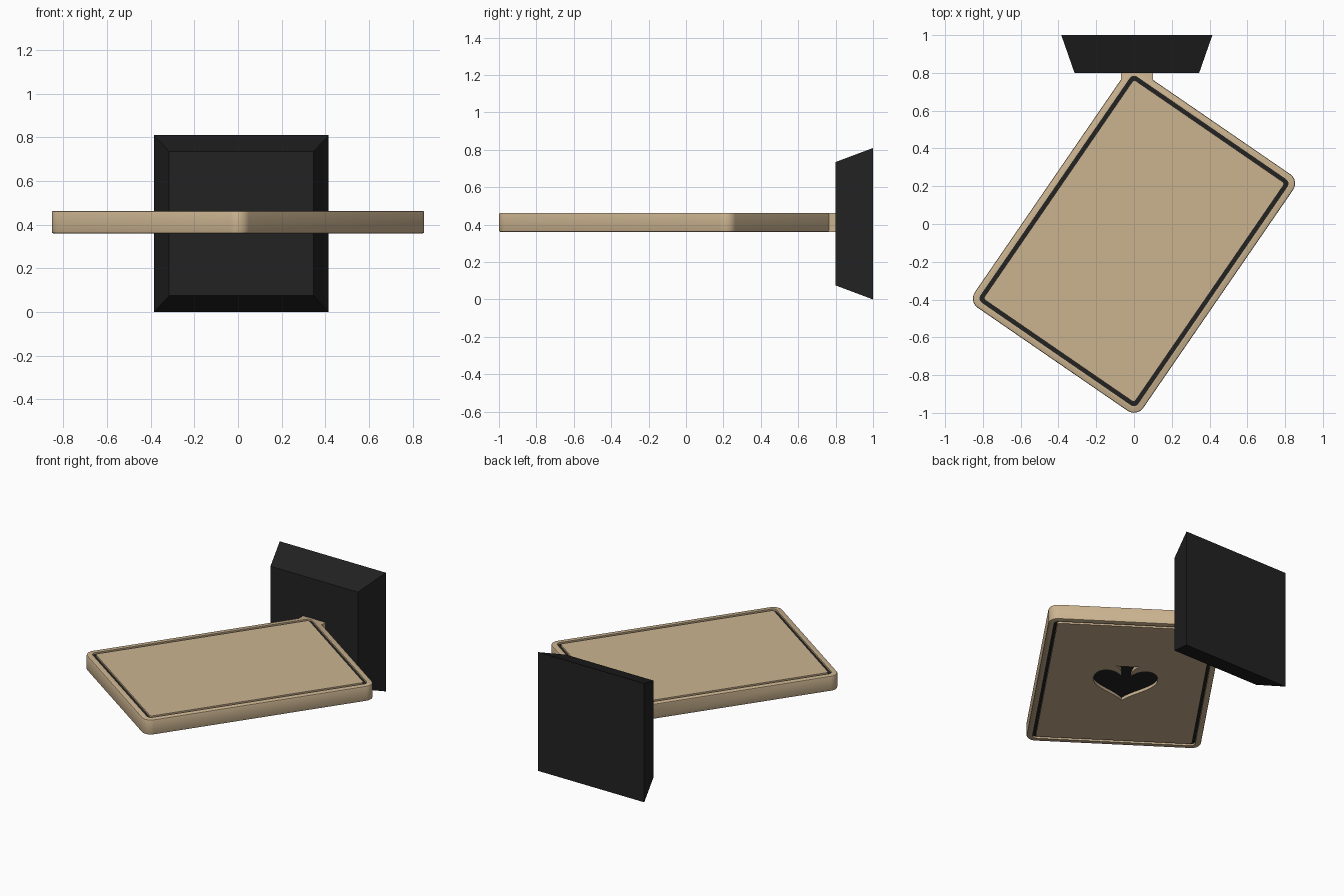
import bpy, bmesh, math
from mathutils import Vector, Matrix
from mathutils.geometry import interpolate_bezier

cube = bpy.data.objects.get("Cube")
if cube:
    bpy.data.objects.remove(cube, do_unlink=True)


def material(name, rgb):
    mat = bpy.data.materials.new(name)
    mat.use_nodes = True
    mat.diffuse_color = (*rgb, 1)
    bsdf = next(n for n in mat.node_tree.nodes if n.type == 'BSDF_PRINCIPLED')
    bsdf.inputs["Base Color"].default_value = (*rgb, 1)
    bsdf.inputs["Roughness"].default_value = 0.6
    return mat


TAN = material("tan", (0.60, 0.455, 0.28))
BLACK = material("black", (0.016, 0.016, 0.016))

# Card dimensions and placement
HALF_W, HALF_L, HALF_T, RADIUS = 0.541, 0.76, 0.0515, 0.06
PLACE = Matrix.Translation((0, -0.09, 0.412)) @ Matrix.Rotation(math.radians(-34.5), 4, 'Z')


def new_object(name, bm, mats):
    bmesh.ops.recalc_face_normals(bm, faces=bm.faces)
    mesh = bpy.data.meshes.new(name)
    bm.to_mesh(mesh)
    bm.free()
    for mat in mats:
        mesh.materials.append(mat)
    obj = bpy.data.objects.new(name, mesh)
    bpy.context.collection.objects.link(obj)
    return obj


def rounded_rect(inset, radius, steps=8):
    """Rounded rectangle outline, inset from the card edge."""
    w, h = HALF_W - inset - radius, HALF_L - inset - radius
    points = []
    for i, (sx, sy) in enumerate([(1, 1), (-1, 1), (-1, -1), (1, -1)]):
        for k in range(steps + 1):
            a = math.pi / 2 * (i + k / steps)
            points.append((sx * w + radius * math.cos(a), sy * h + radius * math.sin(a)))
    return points


def prism(name, outline, z0, z1, mats, hole=None):
    """Extruded outline; horizontal faces take the last material."""
    bm = bmesh.new()
    n = len(outline)

    def loops(points):
        return [[bm.verts.new((x, y, z)) for x, y in points] for z in (z0, z1)]

    def bridge(a, b):
        for i in range(n):
            j = (i + 1) % n
            bm.faces.new((a[i], a[j], b[j], b[i]))

    low, high = loops(outline)
    bridge(low, high)
    if hole:
        hole_low, hole_high = loops(hole)
        bridge(hole_low, hole_high)
        bridge(low, hole_low)
        bridge(high, hole_high)
    else:
        bm.faces.new(low)
        bm.faces.new(high)
    bm.normal_update()
    for f in bm.faces:
        f.material_index = len(mats) - 1 if abs(f.normal.z) > 0.5 else 0
    obj = new_object(name, bm, mats)
    obj.matrix_world = PLACE
    return obj


def tapered_box(name, mat, back, front, y_back, y_front, center):
    """Box along y whose front and back have their own width and height."""
    bm = bmesh.new()
    bmesh.ops.create_cube(bm, size=2)
    for v in bm.verts:
        w, h = back if v.co.y > 0 else front
        y = y_back if v.co.y > 0 else y_front
        v.co = (center[0] + v.co.x * w / 2, y, center[1] + v.co.z * h / 2)
    return new_object(name, bm, [mat])


def apply_all(obj):
    bpy.context.view_layer.update()
    graph = bpy.context.evaluated_depsgraph_get()
    mesh = bpy.data.meshes.new_from_object(obj.evaluated_get(graph))
    obj.modifiers.clear()
    obj.data = mesh


def boolean(obj, other, operation):
    mod = obj.modifiers.new(other.name, 'BOOLEAN')
    mod.object, mod.operation, mod.solver = other, operation, 'EXACT'
    mod.material_mode = 'TRANSFER'
    other.hide_render = True
    apply_all(obj)
    bpy.data.objects.remove(other, do_unlink=True)


def spade_outline():
    """Half spade from curves, mirrored; tip towards -y."""
    spans = [
        ((0, -0.21), (0.05, -0.12), (0.20, -0.06), (0.20, 0.05)),
        ((0.20, 0.05), (0.20, 0.18), (0.08, 0.19), (0.03, 0.09)),
        ((0.03, 0.09), (0.03, 0.15), (0.04, 0.19), (0.075, 0.21)),
    ]
    half = []
    for span in spans:
        pts = interpolate_bezier(*[Vector((x, y, 0)) for x, y in span], 12)
        half += [(p.x, p.y) for p in pts[:-1]]
    half.append(spans[-1][-1])
    return half + [(-x, y) for x, y in reversed(half[1:])]


# Card slab with softened rim
card = prism("card_sign", rounded_rect(0, RADIUS), -HALF_T, HALF_T, [TAN])
bevel = card.modifiers.new("rim", 'BEVEL')
bevel.width, bevel.segments = 0.008, 2
bevel.limit_method, bevel.angle_limit = 'ANGLE', math.radians(50)
apply_all(card)

# Short neck joining the card to the wall block
neck = tapered_box("neck", TAN, (0.17, 0.101), (0.17, 0.101), 0.85, 0.68, (0.015, 0.412))
boolean(card, neck, 'UNION')

# Border groove on both faces, spade recess underneath
cut = [TAN, BLACK]
for side in (1, -1):
    z0, z1 = sorted((side * (HALF_T - 0.012), side * (HALF_T + 0.05)))
    groove = prism("groove_cutter", rounded_rect(0.036, 0.028), z0, z1, cut,
                   hole=rounded_rect(0.056, 0.014))
    boolean(card, groove, 'DIFFERENCE')
spade = prism("spade_cutter", spade_outline(), -HALF_T - 0.05, -HALF_T + 0.02, cut)
boolean(card, spade, 'DIFFERENCE')

bpy.ops.object.select_all(action='DESELECT')
card.select_set(True)
bpy.context.view_layer.objects.active = card
bpy.ops.object.shade_smooth_by_angle(angle=math.radians(35))

# Tapered wall block
tapered_box("wall_block", BLACK, (0.80, 0.81), (0.66, 0.66), 1.0, 0.80, (0.015, 0.405))
